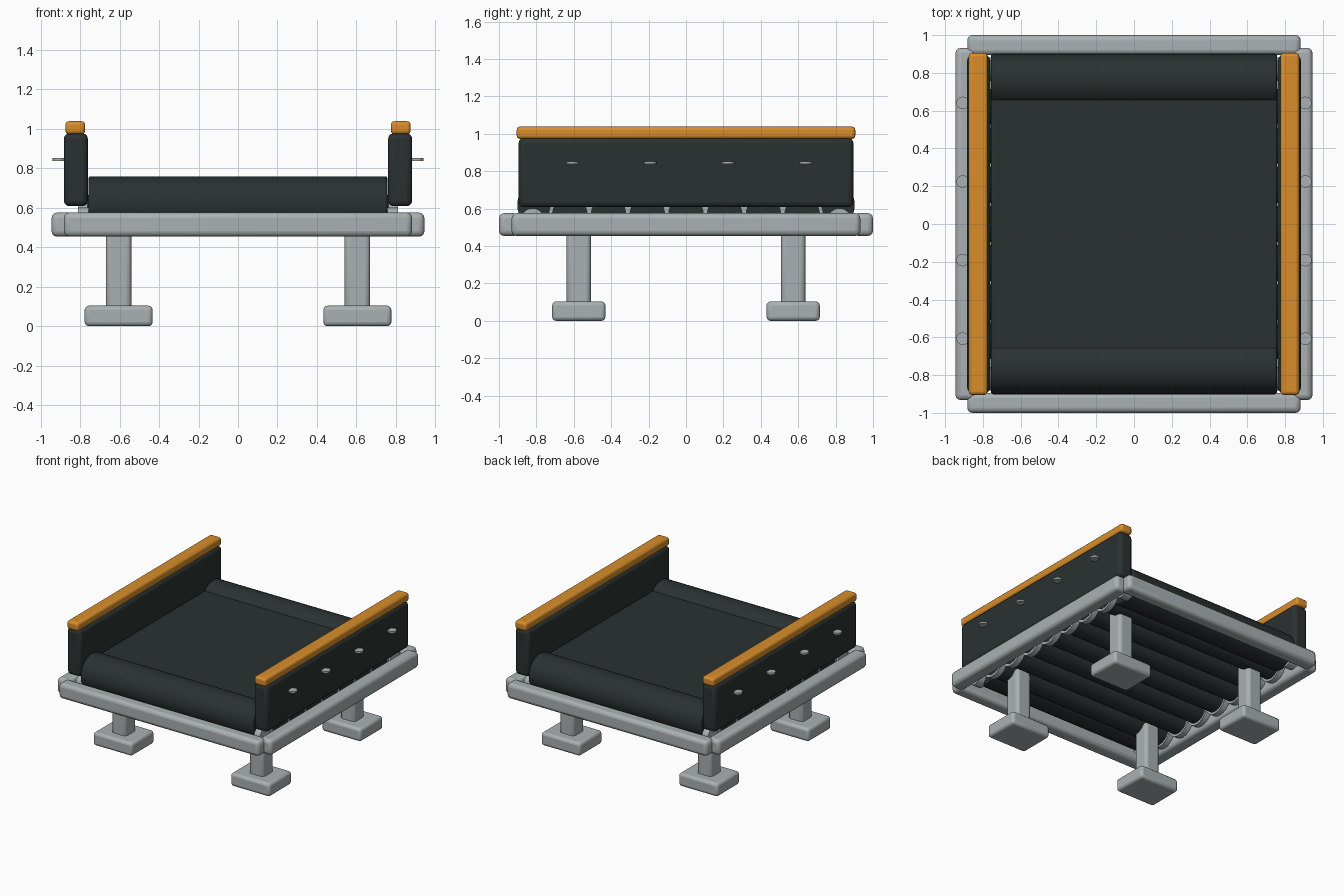
import bpy, bmesh, math
from mathutils import Matrix

cube = bpy.data.objects.get("Cube")
if cube:
    bpy.data.objects.remove(cube, do_unlink=True)


def material(name, color):
    m = bpy.data.materials.new(name)
    m.use_nodes = True
    m.diffuse_color = (*color, 1)
    m.node_tree.nodes["Principled BSDF"].inputs["Base Color"].default_value = (*color, 1)
    return m


DARK = material("dark rubber", (0.023, 0.031, 0.03))
GREY = material("grey metal", (0.4, 0.44, 0.45))
ORANGE = material("orange rail", (0.69, 0.27, 0.025))


def finish(name, bm, mat, bevel=0):
    bmesh.ops.recalc_face_normals(bm, faces=bm.faces)
    me = bpy.data.meshes.new(name)
    bm.to_mesh(me)
    bm.free()
    me.materials.append(mat)
    ob = bpy.data.objects.new(name, me)
    bpy.context.collection.objects.link(ob)
    if bevel:
        mod = ob.modifiers.new("soft edges", "BEVEL")
        mod.width = bevel
        mod.segments = 3
    bpy.ops.object.select_all(action="DESELECT")
    ob.select_set(True)
    bpy.context.view_layer.objects.active = ob
    bpy.ops.object.shade_smooth_by_angle(angle=math.radians(35))
    return ob


def box(name, center, size, mat, bevel):
    bm = bmesh.new()
    bmesh.ops.create_cube(bm, size=1)
    bmesh.ops.scale(bm, vec=size, verts=bm.verts)
    bmesh.ops.translate(bm, vec=center, verts=bm.verts)
    return finish(name, bm, mat, bevel)


def cylinder(name, center, radius, depth, mat, axis="X", bevel=0):
    bm = bmesh.new()
    bmesh.ops.create_cone(bm, cap_ends=True, segments=40, radius1=radius,
                          radius2=radius, depth=depth)
    if axis == "X":
        bmesh.ops.rotate(bm, matrix=Matrix.Rotation(math.pi / 2, 3, "Y"), verts=bm.verts)
    bmesh.ops.translate(bm, vec=center, verts=bm.verts)
    return finish(name, bm, mat, bevel)


# Flat deck between two raised end drums
box("deck", (0, 0, 0.66), (1.514, 1.4, 0.1), DARK, 0.008)
for e, end in ((-1, "front"), (1, "back")):
    cylinder(end + "_drum", (0, e * 0.762, 0.62), 0.14, 1.514, DARK, bevel=0.012)
    # Short axle stubs beside the drums
    for s in (-1, 1):
        cylinder(end + "_axle", (s * 0.775, e * 0.82, 0.54), 0.062, 0.07, GREY)

# Rollers with grey end flanges
for i in range(-3, 4):
    y = i * 0.207
    cylinder("roller", (0, y, 0.57), 0.095, 1.624, DARK)
    for s in (-1, 1):
        cylinder("roller_flange", (s * 0.787, y, 0.57), 0.112, 0.046, GREY)

# Frame beams
for s, side in ((1, "left"), (-1, "right")):
    box(side + "_frame_beam", (s * 0.89, 0, 0.515), (0.11, 1.865, 0.122), GREY, 0.028)
for e, end in ((-1, "front"), (1, "back")):
    box(end + "_frame_beam", (0, e * 0.947, 0.515), (1.765, 0.106, 0.122), GREY, 0.028)

for s, side in ((1, "left"), (-1, "right")):
    # Side guards and their top rails
    box(side + "_guard", (s * 0.822, 0, 0.793), (0.122, 1.79, 0.37), DARK, 0.028)
    box(side + "_top_rail", (s * 0.825, 0, 1.006), (0.1, 1.81, 0.066), ORANGE, 0.018)
    # Small round tabs on the outside of the guards
    for k in range(4):
        cylinder(side + "_tab", (s * 0.907, -0.607 + k * 0.416, 0.845), 0.033, 0.014, GREY, "Z")
    # Legs and feet
    for e, end in ((-1, "front"), (1, "back")):
        box(f"{end}_{side}_leg", (s * 0.605, e * 0.573, 0.31), (0.13, 0.13, 0.46), GREY, 0.025)
        box(f"{end}_{side}_foot", (s * 0.605, e * 0.573, 0.052), (0.345, 0.285, 0.104), GREY, 0.022)
